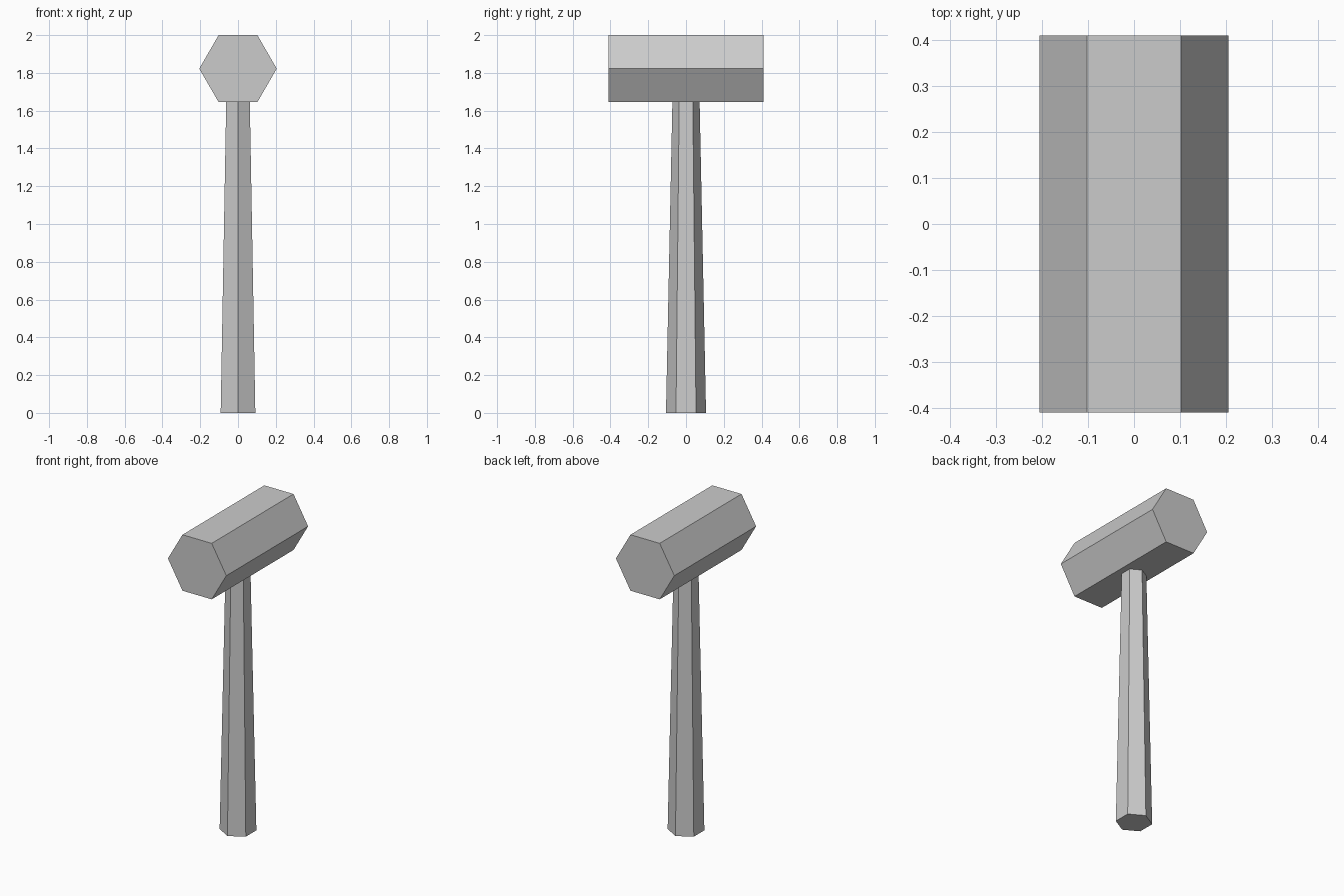
import bpy, bmesh
from math import cos, sin, tau, pi
from mathutils import Matrix

if "Cube" in bpy.data.objects:
    bpy.data.objects.remove(bpy.data.objects["Cube"])

SIDES = 6


def hex_frustum(name, r_start, r_end, start, end, matrix):
    """Six-sided flat-faced solid along local z, corners on local x."""
    bm = bmesh.new()
    rings = [[bm.verts.new((r * cos(tau * i / SIDES), r * sin(tau * i / SIDES), z))
              for i in range(SIDES)]
             for r, z in ((r_start, start), (r_end, end))]
    for ring in rings:
        bm.faces.new(ring)
    for i in range(SIDES):
        j = (i + 1) % SIDES
        bm.faces.new((rings[0][i], rings[0][j], rings[1][j], rings[1][i]))
    bm.transform(matrix)
    bmesh.ops.recalc_face_normals(bm, faces=bm.faces)
    mesh = bpy.data.meshes.new(name)
    bm.to_mesh(mesh)
    bm.free()
    obj = bpy.data.objects.new(name, mesh)
    bpy.context.collection.objects.link(obj)
    return obj


# Tapered handle: corners face front and back, top just enters the head
hex_frustum("handle", 0.106, 0.072, 0.0, 1.65, Matrix.Rotation(pi / 2, 4, 'Z'))

# Hammer head: lies along y with flat top and bottom
hex_frustum("head", 0.205, 0.205, -0.41, 0.41,
            Matrix.Translation((0, 0, 1.8225)) @ Matrix.Rotation(pi / 2, 4, 'X'))
